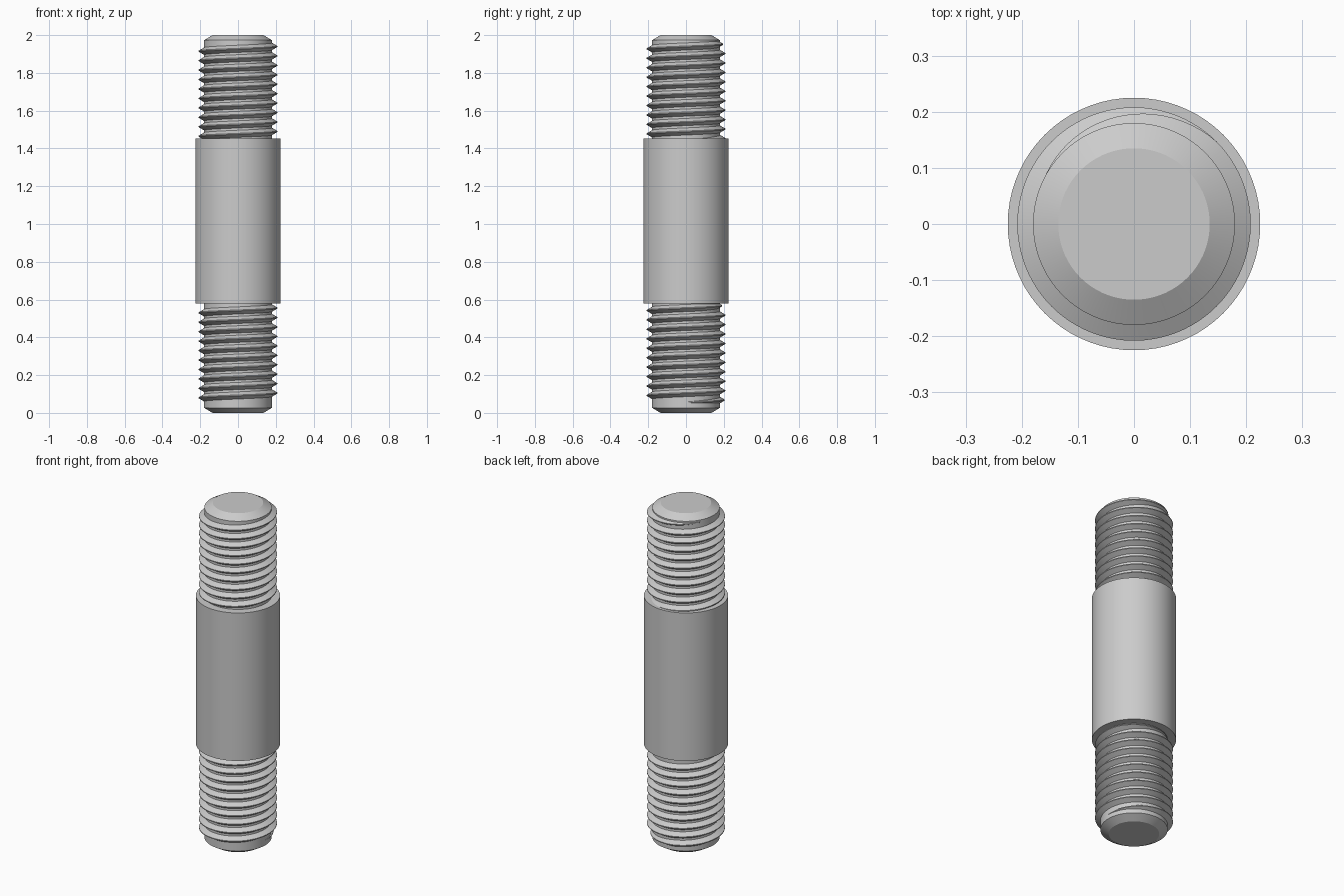
import bpy, bmesh
from math import cos, sin, radians

cube = bpy.data.objects.get("Cube")
if cube:
    bpy.data.objects.remove(cube, do_unlink=True)

SEGMENTS = 72
ROOT, CREST, PITCH = 0.18, 0.208, 0.05

steel = bpy.data.materials.new("grey_steel")
steel.use_nodes = True
colour = (0.6, 0.6, 0.6, 1)
steel.diffuse_color = colour
steel.node_tree.nodes["Principled BSDF"].inputs["Base Color"].default_value = colour


def finish(name, bm):
    """Turn a bmesh into a smooth shaded object with sharp edges kept."""
    bmesh.ops.recalc_face_normals(bm, faces=bm.faces[:])
    mesh = bpy.data.meshes.new(name)
    bm.to_mesh(mesh)
    bm.free()
    mesh.materials.append(steel)
    obj = bpy.data.objects.new(name, mesh)
    bpy.context.collection.objects.link(obj)
    bpy.ops.object.select_all(action='DESELECT')
    obj.select_set(True)
    bpy.context.view_layer.objects.active = obj
    bpy.ops.object.shade_smooth_by_angle(angle=radians(25))
    return obj


def turned(name, profile):
    """Lathe (radius, height) points around z and cap both ends."""
    bm = bmesh.new()
    rings = []
    for r, z in profile:
        angles = [radians(360 * i / SEGMENTS) for i in range(SEGMENTS)]
        rings.append([bm.verts.new((r * cos(a), r * sin(a), z)) for a in angles])
    for low, high in zip(rings, rings[1:]):
        for i in range(SEGMENTS):
            j = (i + 1) % SEGMENTS
            bm.faces.new((low[i], low[j], high[j], high[i]))
    bm.faces.new(rings[0])
    bm.faces.new(rings[-1])
    return finish(name, bm)


def thread(name, z0, start, end, fade=110):
    """Right-hand V ridge; z0 is the crest height at angle zero, in degrees."""
    bm = bmesh.new()
    # ridge section: (height above root, offset along z)
    section = [(-0.01, -0.025), (0, -0.019), (CREST - ROOT, -0.0025),
               (CREST - ROOT, 0.0025), (0, 0.019), (-0.01, 0.025)]
    rows = []
    for deg in range(start, end + 1, 5):
        # both ends sink gradually into the core
        amount = min(1, (deg - start) / fade, (end - deg) / fade)
        sink = (1 - amount) * (CREST - ROOT + 0.001)
        a = radians(deg)
        z = z0 + PITCH * deg / 360
        rows.append([bm.verts.new(((ROOT + h - sink) * cos(a),
                                   (ROOT + h - sink) * sin(a), z + dz))
                     for h, dz in section])
    n = len(section)
    for a, b in zip(rows, rows[1:]):
        for i in range(n):
            j = (i + 1) % n
            bm.faces.new((a[i], b[i], b[j], a[j]))
    bm.faces.new(rows[0])
    bm.faces.new(rows[-1])
    return finish(name, bm)


# Plain middle section
turned("middle_shank", [(0.225, 0.58), (0.225, 1.453)])

# Chamfered cores of the two threaded ends
turned("lower_core", [(0.135, 0), (ROOT, 0.027), (ROOT, 0.59)])
turned("upper_core", [(ROOT, 1.44), (ROOT, 1.973), (0.135, 2)])

# Helical ridges
thread("lower_thread", 0.055, -5, 3600 + 135)
thread("upper_thread", 1.44, -20, 3600 + 155)
